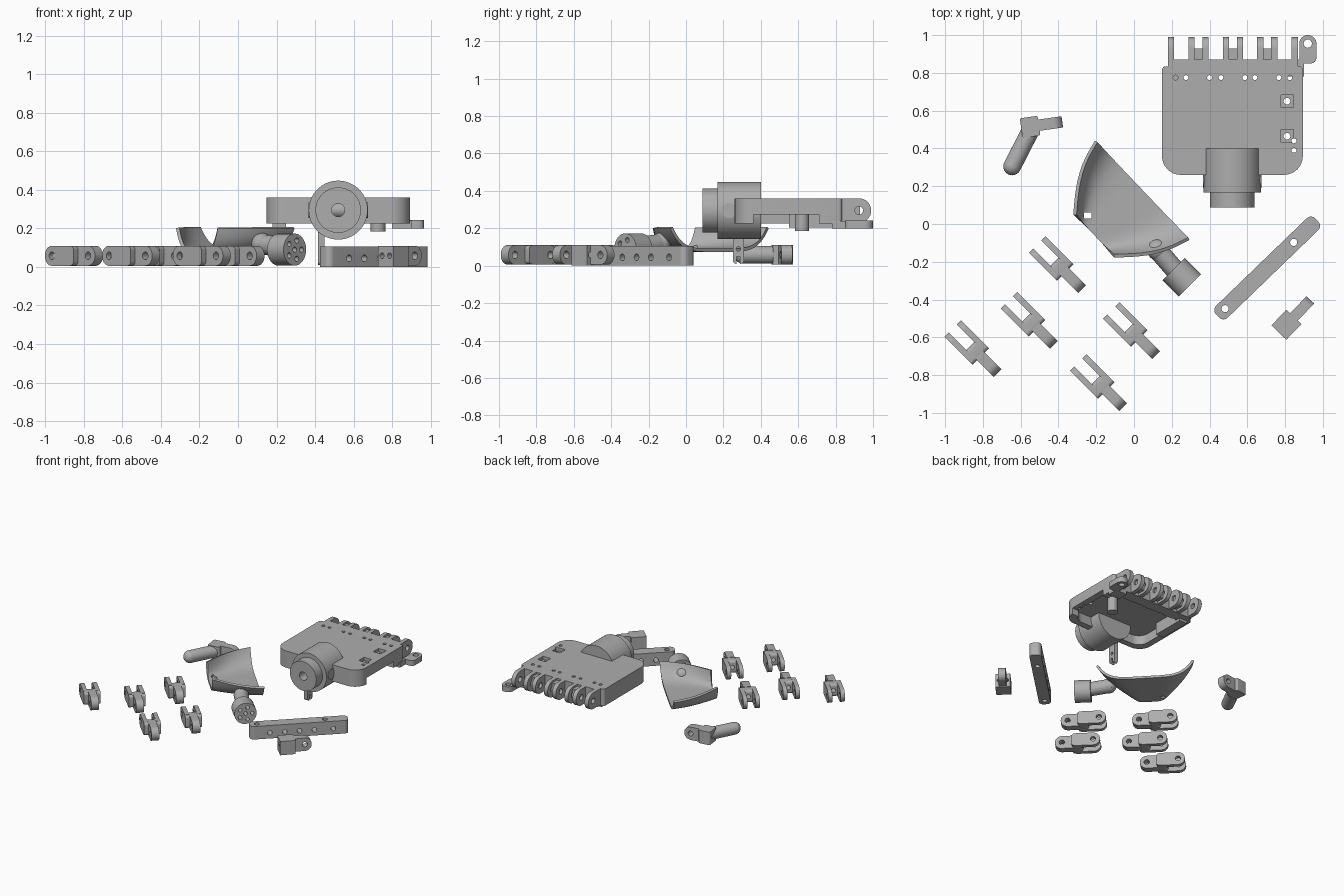
import bpy, bmesh, math
from mathutils import Matrix, Vector

if "Cube" in bpy.data.objects:
    bpy.data.objects.remove(bpy.data.objects["Cube"], do_unlink=True)

grey = bpy.data.materials.new("plain grey")
grey.use_nodes = True
grey.diffuse_color = (0.42, 0.42, 0.42, 1)
grey.node_tree.nodes["Principled BSDF"].inputs["Base Color"].default_value = grey.diffuse_color


def finish(name, bm):
    bmesh.ops.recalc_face_normals(bm, faces=bm.faces)
    mesh = bpy.data.meshes.new(name)
    bm.to_mesh(mesh)
    bm.free()
    mesh.materials.append(grey)
    ob = bpy.data.objects.new(name, mesh)
    bpy.context.collection.objects.link(ob)
    return ob


def outline(x0, y0, x1, y1, radii):
    """Rectangle with one radius per corner, counter-clockwise from x0, y0."""
    pts = []
    spots = [(x0, y0, 1, 1), (x1, y0, -1, 1), (x1, y1, -1, -1), (x0, y1, 1, -1)]
    for i, ((x, y, sx, sy), r) in enumerate(zip(spots, radii)):
        steps = 8 if r else 0
        for k in range(steps + 1):
            a = math.pi + (i + (k / steps if r else 0)) * math.pi / 2
            pts.append((x + sx * r + r * math.cos(a), y + sy * r + r * math.sin(a)))
    return pts


def prism(name, pts, lo, hi, axis="z"):
    """Extrude a flat outline along z, along y (outline in xz) or x (outline in yz)."""
    to3d = {"z": lambda a, b: (a, b, lo), "y": lambda a, b: (a, lo, b), "x": lambda a, b: (lo, a, b)}[axis]
    step = {"z": (0, 0, 1), "y": (0, 1, 0), "x": (1, 0, 0)}[axis]
    bm = bmesh.new()
    face = bm.faces.new([bm.verts.new(to3d(*p)) for p in pts])
    out = bmesh.ops.extrude_face_region(bm, geom=[face], use_keep_orig=True)["geom"]
    bmesh.ops.translate(bm, vec=Vector(step) * (hi - lo),
                        verts=[v for v in out if isinstance(v, bmesh.types.BMVert)])
    bmesh.ops.remove_doubles(bm, verts=bm.verts, dist=1e-5)
    return finish(name, bm)


def box(name, x0, x1, y0, y1, z0, z1):
    return prism(name, outline(x0, y0, x1, y1, [0] * 4), z0, z1)


def cyl(name, p0, p1, r, sides=40):
    p0, p1 = Vector(p0), Vector(p1)
    bm = bmesh.new()
    m = Matrix.Translation((p0 + p1) / 2) @ (p1 - p0).to_track_quat("Z", "Y").to_matrix().to_4x4()
    bmesh.ops.create_cone(bm, cap_ends=True, segments=sides, radius1=r, radius2=r,
                          depth=(p1 - p0).length, matrix=m)
    return finish(name, bm)


def ball(name, centre, r):
    bm = bmesh.new()
    bmesh.ops.create_uvsphere(bm, u_segments=24, v_segments=12, radius=r, matrix=Matrix.Translation(centre))
    return finish(name, bm)


def cut(ob, *cutters):
    for c in cutters:
        mod = ob.modifiers.new("cut", "BOOLEAN")
        mod.operation, mod.solver, mod.object = "DIFFERENCE", "EXACT", c
        bpy.context.view_layer.update()
        shape = bpy.data.meshes.new_from_object(ob.evaluated_get(bpy.context.evaluated_depsgraph_get()))
        ob.modifiers.clear()
        ob.data = shape
        bpy.data.objects.remove(c, do_unlink=True)
    return ob


def hole(x, y, z, r, axis):
    d = Vector({"x": (1, 0, 0), "y": (0, 1, 0), "z": (0, 0, 1)}[axis]) * 0.2
    p = Vector((x, y, z))
    return cyl("hole", p - d, p + d, r, 16)


def place(parts, x, y, degrees):
    for ob in parts:
        ob.matrix_world = Matrix.Translation((x, y, 0)) @ Matrix.Rotation(math.radians(degrees), 4, "Z")


# Palm: hollow plate with rounded wrist corners, string holes and slots
palm = prism("palm", outline(0.148, 0.26, 0.894, 0.835, [0.1, 0.1, 0.02, 0.02]), 0.225, 0.36)
cut(palm, prism("pocket", outline(0.2, 0.31, 0.84, 0.78, [0.08, 0.08, 0, 0]), 0.1, 0.3),
    box("side_slot", 0.8, 1, 0.36, 0.71, 0.2, 0.275),
    *[box("square_recess", 0.777, 0.845, y - 0.034, y + 0.034, 0.335, 0.5) for y in (0.465, 0.65)],
    *[hole(0.81, y, 0.36, 0.018, "z") for y in (0.465, 0.65)],
    *[hole(x, 0.775, 0.36, 0.013, "z") for x in (0.22, 0.275, 0.4, 0.46, 0.587, 0.64, 0.767, 0.825)],
    *[hole(0.847, y, 0.36, 0.013, "z") for y in (0.39, 0.44)])
box("knuckle_bar", 0.18, 0.868, 0.83, 0.87, 0.225, 0.36)

# Knuckle lugs and the webs between neighbouring lugs
for i in range(4):
    left = 0.18 + i * 0.182
    for x in (left, left + 0.108):
        cut(prism("knuckle_lug", outline(0.83, 0.23, 0.99, 0.36, [0, 0.064, 0.064, 0]), x, x + 0.033, "x"),
            hole(x, 0.925, 0.295, 0.022, "x"))
    if i < 3:
        box("knuckle_web", left + 0.13, left + 0.2, 0.86, 0.93, 0.25, 0.345)

# Thumb mount and pegs under the palm
box("thumb_mount_base", 0.8, 0.9, 0.78, 0.87, 0.2, 0.24)
cut(prism("thumb_mount", outline(0.875, 0.85, 0.966, 1.0, [0.01, 0.03, 0.045, 0.045]), 0.2, 0.243),
    hole(0.92, 0.955, 0.22, 0.022, "z"))
cyl("palm_peg", (0.727, 0.62, 0.185), (0.727, 0.62, 0.32), 0.038)
box("palm_foot", 0.18, 0.25, 0.55, 0.82, 0.205, 0.3)

# Wrist drum, stepped collar, side pins and tension hook
wrist_z = 0.295
drum = cyl("wrist_drum", (0.52, 0.168, wrist_z), (0.52, 0.4, wrist_z), 0.153, 64)
collar = cyl("wrist_collar", (0.52, 0.088, wrist_z), (0.52, 0.2, wrist_z), 0.118, 64)
cut(collar, hole(0.52, 0.03, wrist_z, 0.034, "y"))
cut(drum, hole(0.52, 0.1, wrist_z, 0.034, "y"))
cyl("wrist_pin", (0.366, 0.23, wrist_z), (0.674, 0.23, wrist_z), 0.04, 24)
cut(prism("tension_hook", outline(0.25, 0.01, 0.31, 0.24, [0.02, 0.02, 0, 0]), 0.415, 0.448, "x"),
    box("hook_notch", 0.4, 0.46, 0.27, 0.29, 0, 0.05), hole(0.43, 0.28, 0.09, 0.012, "x"))

# Forearm cuff: tapered sheet with both ends curling up
along, across = Vector((0.69, -0.725, 0)), Vector((-0.727, -0.686, 0))
cols, rows = 32, 10
bm = bmesh.new()
grid = []
for j in range(rows + 1):
    t = j / rows
    half = 0.355 + (0.15 - 0.355) * t + 0.035 * math.sin(math.pi * t)
    row = []
    for i in range(cols + 1):
        a = math.pi * (i / cols - 0.5)
        s = math.sin(a)
        p = Vector((0.045, 0.18, 0.083)) + across * (0.35 * t) + along * (half * s)
        p.z += 0.12 * abs(s) ** 5
        row.append(bm.verts.new(p))
    grid.append(row)
for j in range(rows):
    for i in range(cols):
        bm.faces.new((grid[j][i], grid[j][i + 1], grid[j + 1][i + 1], grid[j + 1][i]))
cuff = finish("forearm_cuff", bm)
cuff.modifiers.new("thickness", "SOLIDIFY").thickness = 0.018
cuff.modifiers["thickness"].offset = 0
cut(cuff, box("strap_slot", -0.265, -0.225, 0.03, 0.06, 0, 0.3))

# Cuff stem and its round drilled head
cyl("cuff_stem", (0.11, -0.12, 0.12), (0.24, -0.27, 0.1), 0.052)
ball("cuff_stem_dome", (0.125, -0.137, 0.12), 0.056)
head = cyl("stem_head", (0, 0, 0.09), (0.12, 0, 0.09), 0.083, 48)
holes = []
for k in range(5):
    a = math.tau * k / 5
    holes.append(cyl("hole", (0.06, 0.05 * math.cos(a), 0.09 + 0.05 * math.sin(a)),
                     (0.2, 0.05 * math.cos(a), 0.09 + 0.05 * math.sin(a)), 0.014, 16))
cut(head, cyl("hole", (0.06, 0, 0.09), (0.2, 0, 0.09), 0.014, 16), *holes)
place([head], 0.21, -0.24, -45)


def tongue(name, x0, x1, y0, y1, end):
    """Flat link with one round drilled end, lying along local x."""
    r = 0.051
    radii = [0, r, r, 0] if end > 0 else [r, 0, 0, r]
    centre = x1 - r if end > 0 else x0 + r
    return cut(prism(name, outline(x0, 0.006, x1, 0.11, radii), y0, y1, "y"),
               hole(centre, (y0 + y1) / 2, 0.058, 0.02, "y"))


# Finger links: forked prongs, body and single tongue, repeated five times
link = [tongue("finger_tongue", -0.14, 0, -0.029, 0.029, 1),
        prism("finger_body", outline(-0.205, 0.008, -0.125, 0.108, [0.02] * 4), -0.062, 0.062, "y"),
        tongue("finger_prong", -0.335, -0.15, 0.03, 0.062, -1),
        tongue("finger_prong", -0.335, -0.15, -0.062, -0.03, -1)]
cut(link[1], hole(-0.165, 0, 0.058, 0.016, "x"))
spots = [(-0.275, -0.345), (-0.425, -0.64), (-0.722, -0.79), (0.117, -0.695), (-0.058, -0.97)]
for n, (x, y) in enumerate(spots):
    parts = link
    if n:
        parts = [ob.copy() for ob in link]
        for ob in parts:
            bpy.context.collection.objects.link(ob)
    place(parts, x, y, -45)

# Thumb: round tip, hinge block and lug
cyl("thumb_shaft", (-0.645, 0.305, 0.058), (-0.545, 0.5, 0.058), 0.047)
ball("thumb_tip", (-0.645, 0.305, 0.058), 0.047)
block = prism("thumb_block", outline(-0.05, -0.055, 0.045, 0.05, [0.01] * 4), 0.006, 0.11)
cut(block, hole(0, 0, 0.058, 0.016, "x"))
place([block, tongue("thumb_lug", 0, 0.17, -0.03, 0.03, 1)], -0.548, 0.517, 8)

# Cross bar with cord holes through top and side
bar = prism("cross_bar", outline(-0.365, -0.044, 0.365, 0.044, [0.032] * 4), 0, 0.105)
cut(bar, hole(-0.31, 0, 0.05, 0.019, "z"), hole(0.195, 0, 0.05, 0.019, "z"),
    *[hole(x, 0, 0.045, 0.018, "y") for x in (-0.22, -0.11, 0, 0.11, 0.25)])
place([bar], 0.705, -0.233, 44)

# Tensioner block with a drilled tongue
tensioner = box("tensioner_block", -0.055, 0.06, -0.055, 0.055, 0, 0.11)
cut(tensioner, *[hole(0, y, 0.058, 0.015, "x") for y in (-0.028, 0.028)])
place([tensioner, tongue("tensioner_tongue", 0.03, 0.185, -0.028, 0.028, 1)], 0.805, -0.535, 46)

# Smooth round walls, keep edges crisp
for mesh in {ob.data for ob in bpy.context.scene.objects if ob.type == "MESH"}:
    mesh.shade_smooth()
    mesh.set_sharp_from_angle(angle=math.radians(30))
